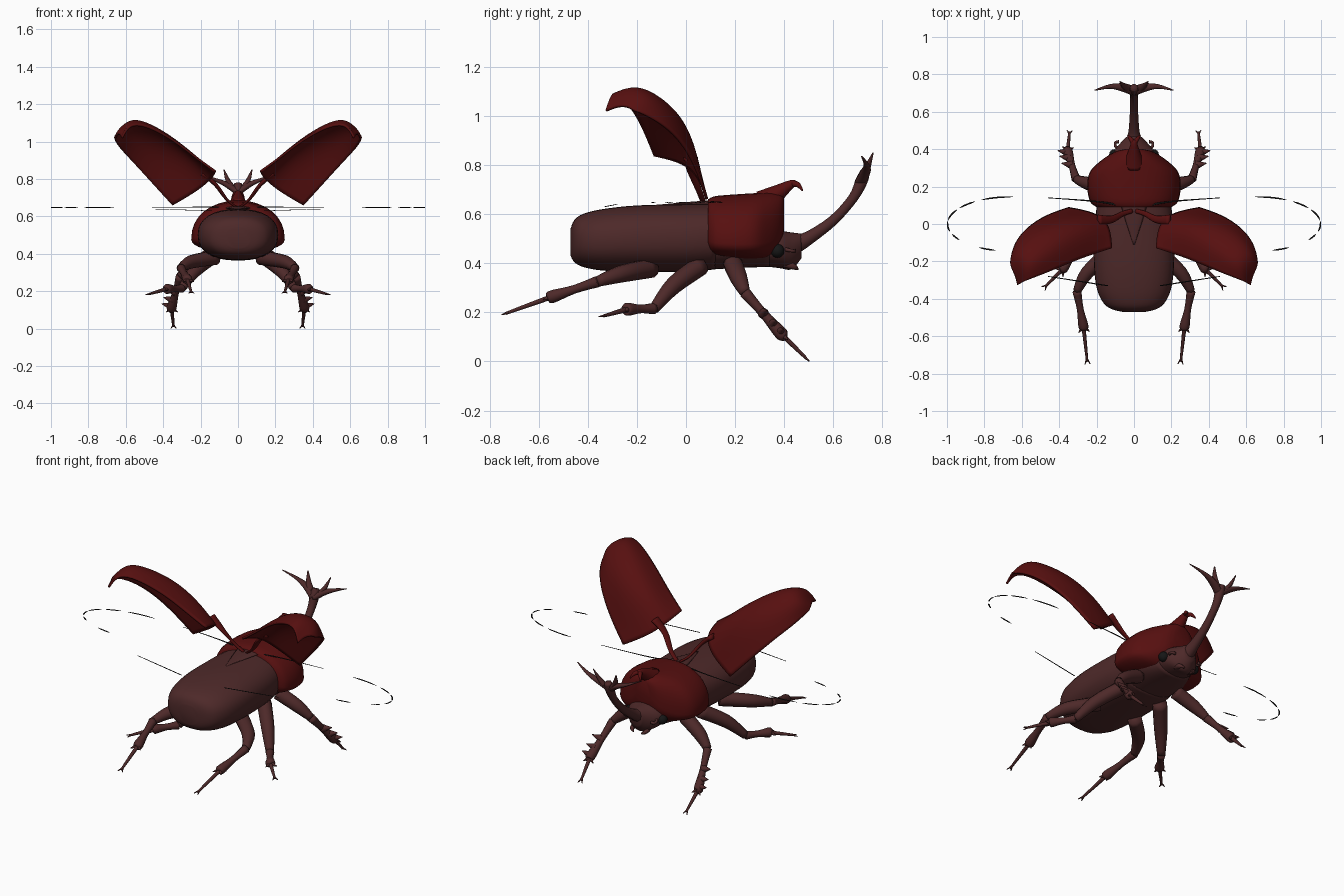
import bpy
import bmesh
import math
from mathutils import Vector

default_cube = bpy.data.objects.get("Cube")
if default_cube:
    bpy.data.objects.remove(default_cube, do_unlink=True)


def make_material(name, colour):
    material = bpy.data.materials.new(name)
    material.use_nodes = True
    material.diffuse_color = (*colour, 1)
    shader = material.node_tree.nodes["Principled BSDF"]
    shader.inputs["Base Color"].default_value = (*colour, 1)
    shader.inputs["Roughness"].default_value = 0.6
    return material


BROWN = make_material("dark brown shell", (0.075, 0.022, 0.022))
RED = make_material("deep red shell", (0.095, 0.005, 0.005))
BLACK = make_material("black", (0.008, 0.008, 0.008))


def finish(name, bm, material, mirrored=False):
    """Turn a bmesh into a smooth object, optionally mirrored left to right."""
    bmesh.ops.recalc_face_normals(bm, faces=bm.faces)
    for face in bm.faces:
        face.smooth = True
    mesh = bpy.data.meshes.new(name)
    bm.to_mesh(mesh)
    bm.free()
    mesh.materials.append(material)
    obj = bpy.data.objects.new(name, mesh)
    bpy.context.collection.objects.link(obj)
    if mirrored:
        mirror = obj.modifiers.new("Mirror", 'MIRROR')
        mirror.use_mirror_merge = False
    return obj


def smooth_path(points, steps):
    """Catmull-Rom interpolation through four-component points."""
    points = [Vector(p) for p in points]
    padded = [points[0], *points, points[-1]]
    result = []
    for a, b, c, d in zip(padded, padded[1:], padded[2:], padded[3:]):
        for i in range(steps):
            t = i / steps
            result.append(b + (c - a) * t / 2
                          + (a - b * 2.5 + c * 2 - d / 2) * t * t
                          + (b * 1.5 - a / 2 - c * 1.5 + d / 2) * t ** 3)
    return result + [points[-1]]


def skin(bm, rings):
    """Bridge rings of coordinates and close both ends."""
    loops = [[bm.verts.new(co) for co in ring] for ring in rings]
    for lower, upper in zip(loops, loops[1:]):
        for i in range(len(lower)):
            j = i - 1
            bm.faces.new((lower[j], lower[i], upper[i], upper[j]))
    bm.faces.new(loops[0])
    bm.faces.new(loops[-1])


def body_loft(name, sections, material, waist=0.5, power=0.85, sides=32):
    """Loft along y; each section is y, half width, bottom and top."""
    rings = []
    for y, width, low, high in smooth_path(sections, 4):
        middle = low + (high - low) * waist
        ring = []
        for i in range(sides):
            angle = math.tau * i / sides
            c, s = math.cos(angle), math.sin(angle)
            x = math.copysign(abs(c) ** power, c) * width
            reach = high - middle if s > 0 else middle - low
            ring.append((x, y, middle + math.copysign(abs(s) ** power, s) * reach))
        rings.append(ring)
    bm = bmesh.new()
    skin(bm, rings)
    return finish(name, bm, material)


def add_tube(bm, points, flat=1.0, steps=4, sides=10):
    """Tapered tube; each point is x, y, z and radius, flat scales its depth."""
    path = smooth_path(points, steps)
    rings = []
    for i, point in enumerate(path):
        before, after = path[max(i - 1, 0)], path[min(i + 1, len(path) - 1)]
        along = (after - before).to_3d().normalized()
        side = along.cross(Vector((0, 0, 1))).normalized()
        up = side.cross(along)
        rings.append([point.to_3d() + point.w * (side * math.cos(a) + up * math.sin(a) * flat)
                      for a in (math.tau * k / sides for k in range(sides))])
    skin(bm, rings)


def tubes(name, paths, material, mirrored=False, flat=1.0):
    bm = bmesh.new()
    for points in paths:
        add_tube(bm, points, flat)
    return finish(name, bm, material, mirrored)


# Abdomen, thorax and head
body_loft("abdomen", [
    (-.47, .06, .43, .54), (-.455, .12, .405, .575), (-.42, .165, .385, .6),
    (-.34, .2, .37, .62), (-.2, .215, .365, .635), (0, .21, .365, .64),
    (.12, .195, .375, .64)], BROWN)
body_loft("thorax", [(.04, .17, .37, .6), (.2, .19, .38, .6), (.34, .12, .385, .55)], BROWN)
body_loft("head", [
    (.3, .12, .39, .52), (.38, .11, .38, .53), (.43, .075, .375, .525),
    (.47, .035, .42, .52)], BROWN, power=1)

# Red shield behind the head
body_loft("shield", [
    (.09, .2, .44, .66), (.12, .235, .42, .673), (.2, .25, .41, .68),
    (.28, .235, .41, .685), (.34, .175, .42, .688), (.385, .105, .47, .68),
    (.4, .05, .54, .665)], RED, waist=.25, power=.9)
tubes("shield_horn", [
    [(0, .32, .645, .06), (0, .38, .69, .034), (0, .43, .722, .018), (0, .445, .722, .014)],
    [(0, .43, .722, .014), (.018, .455, .72, .011), (.034, .475, .695, .003)],
    [(0, .43, .722, .014), (-.018, .455, .72, .011), (-.034, .475, .695, .003)]], RED)

# Long forked horn
tubes("head_horn", [[
    (0, .4, .465, .062), (0, .44, .475, .043), (0, .5, .503, .029), (0, .6, .575, .022),
    (0, .68, .665, .021), (0, .715, .735, .026), (0, .73, .775, .02)]], BROWN)
tubes("horn_tines", [
    [(0, .71, .73, .025), (.06, .73, .77, .022), (.13, .735, .8, .012), (.21, .715, .835, .003)],
    [(.03, .725, .755, .022), (.055, .74, .795, .015), (.075, .762, .85, .003)]],
    BROWN, mirrored=True, flat=.7)

# Eyes, feelers and mouthparts
bm = bmesh.new()
bmesh.ops.create_uvsphere(bm, u_segments=16, v_segments=10, radius=.028)
bmesh.ops.translate(bm, verts=bm.verts, vec=(.105, .372, .45))
finish("eyes", bm, BLACK, mirrored=True)
tubes("feelers", [[(.06, .39, .46, .01), (.095, .41, .455, .008),
                   (.1, .435, .45, .007), (.08, .44, .45, .009)]], BROWN, mirrored=True)
tubes("mouthparts", [[(.04, .4, .4, .018), (.045, .44, .385, .012),
                      (.025, .455, .375, .004)]], BROWN, mirrored=True)


def leg(name, hip, thigh, knee, ankle, foot, teeth=()):
    """Thick thigh, flaring shin, thin foot with two claws and shin teeth."""
    hip, thigh, knee, ankle, foot = map(Vector, (hip, thigh, knee, ankle, foot))
    paths = [
        [(*hip, .04), (*thigh, .036), (*knee, .022)],
        [(*knee, .024), (*knee.lerp(ankle, .5), .018), (*ankle, .027),
         (*ankle.lerp(foot, .08), .01)],
        [(*ankle, .011), (*ankle.lerp(foot, .5), .009), (*foot, .006)]]
    heading = (foot - ankle).normalized()
    across = heading.cross(Vector((0, 0, 1))).normalized()
    for sign in (1, -1):
        claw = foot + heading * .015 + across * sign * .014
        paths.append([(*foot.lerp(ankle, .08), .006), (*claw, .002)])
        spur = ankle + heading * .03 + across * sign * .03
        paths.append([(*ankle, .014), (*spur, .002)])
    for place in teeth:
        root = knee.lerp(ankle, place)
        paths.append([(*root, .024), (*(root + Vector((.055, .01, .015))), .002)])
    tubes(name, paths, BROWN, mirrored=True)


leg("front_legs", (.13, .19, .4), (.24, .215, .34), (.31, .24, .28),
    (.355, .39, .11), (.345, .49, .012), teeth=(.5, .75, .95))
leg("middle_legs", (.13, .06, .39), (.23, -.05, .31), (.3, -.13, .215),
    (.38, -.24, .212), (.475, -.335, .185))
leg("hind_legs", (.12, -.14, .38), (.25, -.26, .357), (.305, -.36, .325),
    (.27, -.55, .262), (.25, -.735, .195))

# Raised wing cases, each row running from the inner to the outer edge
case_rows = [
    [(.12, -.13, .84), (.13, 0, .81), (.21, .06, .74), (.35, .085, .66)],
    [(.22, -.16, .91), (.24, -.01, .94), (.35, .045, .87), (.47, .045, .79)],
    [(.33, -.2, 1), (.36, -.06, 1.04), (.47, 0, .98), (.57, -.02, .9)],
    [(.47, -.26, 1.08), (.47, -.15, 1.11), (.57, -.07, 1.05), (.635, -.1, .97)],
    [(.58, -.3, 1.1), (.57, -.22, 1.14), (.63, -.15, 1.09), (.655, -.18, 1.01)],
    [(.62, -.325, 1.02), (.63, -.28, 1.04), (.65, -.24, 1.04), (.657, -.21, 1.02)]]
bm = bmesh.new()
grid = [[bm.verts.new(co) for co in row] for row in case_rows]
for near, far in zip(grid, grid[1:]):
    for i in range(len(near) - 1):
        bm.faces.new((near[i], near[i + 1], far[i + 1], far[i]))
cases = finish("wing_cases", bm, RED, mirrored=True)
curve = cases.modifiers.new("Smooth", 'SUBSURF')
curve.levels = curve.render_levels = 3
curve.boundary_smooth = 'PRESERVE_CORNERS'
thickness = cases.modifiers.new("Thickness", 'SOLIDIFY')
thickness.thickness = .012
thickness.offset = 0
tubes("case_hinges", [[(.01, .07, .65, .012), (.06, .055, .69, .014),
                       (.12, .025, .77, .02), (.19, .02, .83, .03)]],
      RED, mirrored=True, flat=.5)
tubes("back_plate", [[(0, .1, .645, .07), (0, .03, .644, .05), (0, -.11, .638, .004)]],
      BROWN, flat=.15)

# Hind wing outlines: thin veins and a broken rim
strokes = [
    [(.02, .09, .65, .006), (.2, .12, .65, .004), (.46, .14, .65, .002)],
    [(.14, -.33, .63, .003), (.3, -.305, .635, .003), (.46, -.28, .64, .002)]]
for start, end in ((92, 62), (56, 36), (32, 8), (6, -16), (-22, -36), (-60, -76)):
    stroke = []
    for i in range(5):
        angle = math.radians(start + (end - start) * i / 4)
        stroke.append((.66 + .337 * math.cos(angle), .145 * math.sin(angle), .648,
                       .004 if 0 < i < 4 else .001))
    strokes.append(stroke)
tubes("wing_veins", strokes, BLACK, mirrored=True, flat=.5)
